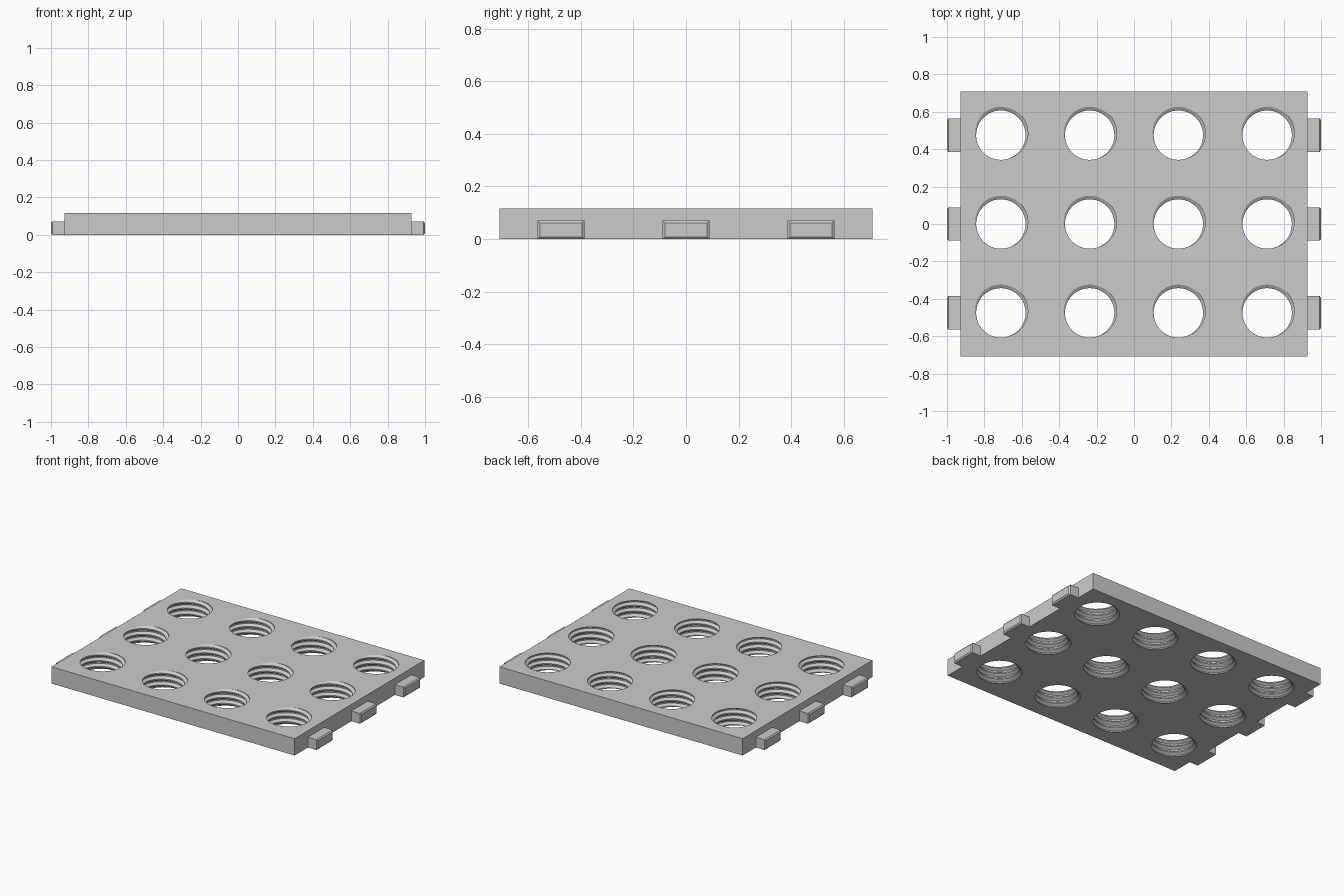
import bpy, bmesh
from math import cos, sin, pi, radians

cube = bpy.data.objects.get("Cube")
if cube:
    bpy.data.objects.remove(cube, do_unlink=True)

PLATE_X, PLATE_Y, PLATE_Z = 0.928, 0.708, 0.116
COLUMNS = (-0.712, -0.237, 0.237, 0.712)
ROWS = (-0.475, 0.0, 0.475)
PITCH, START, TURNS, SIDES = 0.04, -0.0764, 5, 48
# one pitch of the thread: (fraction of pitch, radius)
THREAD = ((0.0, 0.132), (0.2, 0.132), (0.5, 0.151), (0.7, 0.151))

grey = bpy.data.materials.new("plain grey")
grey.use_nodes = True
grey.diffuse_color = (0.6, 0.6, 0.6, 1)
grey.node_tree.nodes["Principled BSDF"].inputs["Base Color"].default_value = (0.6, 0.6, 0.6, 1)


def finish(bm, name):
    bmesh.ops.recalc_face_normals(bm, faces=bm.faces)
    mesh = bpy.data.meshes.new(name)
    bm.to_mesh(mesh)
    bm.free()
    mesh.materials.append(grey)
    obj = bpy.data.objects.new(name, mesh)
    bpy.context.scene.collection.objects.link(obj)
    return obj


def add_box(bm, low, high):
    verts = bmesh.ops.create_cube(bm, size=1)["verts"]
    for v in verts:
        v.co = [(a + b) / 2 + c * (b - a) for a, b, c in zip(low, high, v.co)]
    return verts


def add_threaded_rod(bm, cx, cy):
    """Closed helical rod; each turn joins onto the next one."""
    m = len(THREAD)
    last = TURNS * m
    grid = {}
    for row in range(last + m + 1):
        frac, radius = THREAD[row % m]
        for i in range(SIDES if row <= last else 1):
            a = 2 * pi * i / SIDES
            z = START + PITCH * (row // m + frac + i / SIDES)
            grid[row, i] = bm.verts.new((cx + radius * cos(a), cy + radius * sin(a), z))

    def at(row, i):
        return grid[row, i] if i < SIDES else grid[row + m, 0]

    for row in range(last):
        for i in range(SIDES):
            bm.faces.new((at(row, i), at(row, i + 1), at(row + 1, i + 1), at(row + 1, i)))
    # conical caps beyond the plate
    for row, z in ((0, START - 0.03), (last, START + PITCH * (TURNS + 2))):
        tip = bm.verts.new((cx, cy, z))
        rim = [grid[row, i] for i in range(SIDES)]
        rim += [grid[row + k, 0] for k in range(m, 0, -1)]
        for a, b in zip(rim, rim[1:] + rim[:1]):
            bm.faces.new((a, b, tip))


# Plate
bm = bmesh.new()
add_box(bm, (-PLATE_X, -PLATE_Y, 0), (PLATE_X, PLATE_Y, PLATE_Z))
plate = finish(bm, "plate")

# Threaded holes
bm = bmesh.new()
for x in COLUMNS:
    for y in ROWS:
        add_threaded_rod(bm, x, y)
cutter = finish(bm, "hole_cutter")
cutter.hide_render = True
mod = plate.modifiers.new("holes", 'BOOLEAN')
mod.operation = 'DIFFERENCE'
mod.solver = 'EXACT'
mod.object = cutter
bpy.ops.object.select_all(action='DESELECT')
bpy.context.view_layer.objects.active = plate
plate.select_set(True)
bpy.ops.object.modifier_apply(modifier=mod.name)
bpy.data.objects.remove(cutter, do_unlink=True)
bpy.ops.object.shade_smooth_by_angle(angle=radians(25))

# Side tabs with chamfered ends
for side, label in ((1, "left"), (-1, "right")):
    bm = bmesh.new()
    for y in ROWS:
        verts = add_box(bm, (PLATE_X, y - 0.089, 0), (0.993, y + 0.089, 0.071))
        end = next(f for f in bm.faces if all(v in verts and v.co.x > 0.99 for v in f.verts))
        tip = bmesh.ops.extrude_discrete_faces(bm, faces=[end])["faces"][0]
        centre = tip.calc_center_median()
        for v in tip.verts:
            v.co.x = 1.0
            v.co.y -= 0.009 if v.co.y > centre.y else -0.009
            v.co.z -= 0.009 if v.co.z > centre.z else -0.009
        # sloping faces between the tab end and its smaller tip
        rim = [v for v in verts if v.co.x > 0.99]
        edges = {e for v in rim for e in v.link_edges if e.other_vert(v) in rim}
        bmesh.ops.bridge_loops(bm, edges=list(edges) + list(tip.edges))
    for v in bm.verts:
        v.co.x *= side
    finish(bm, label + "_tabs")
